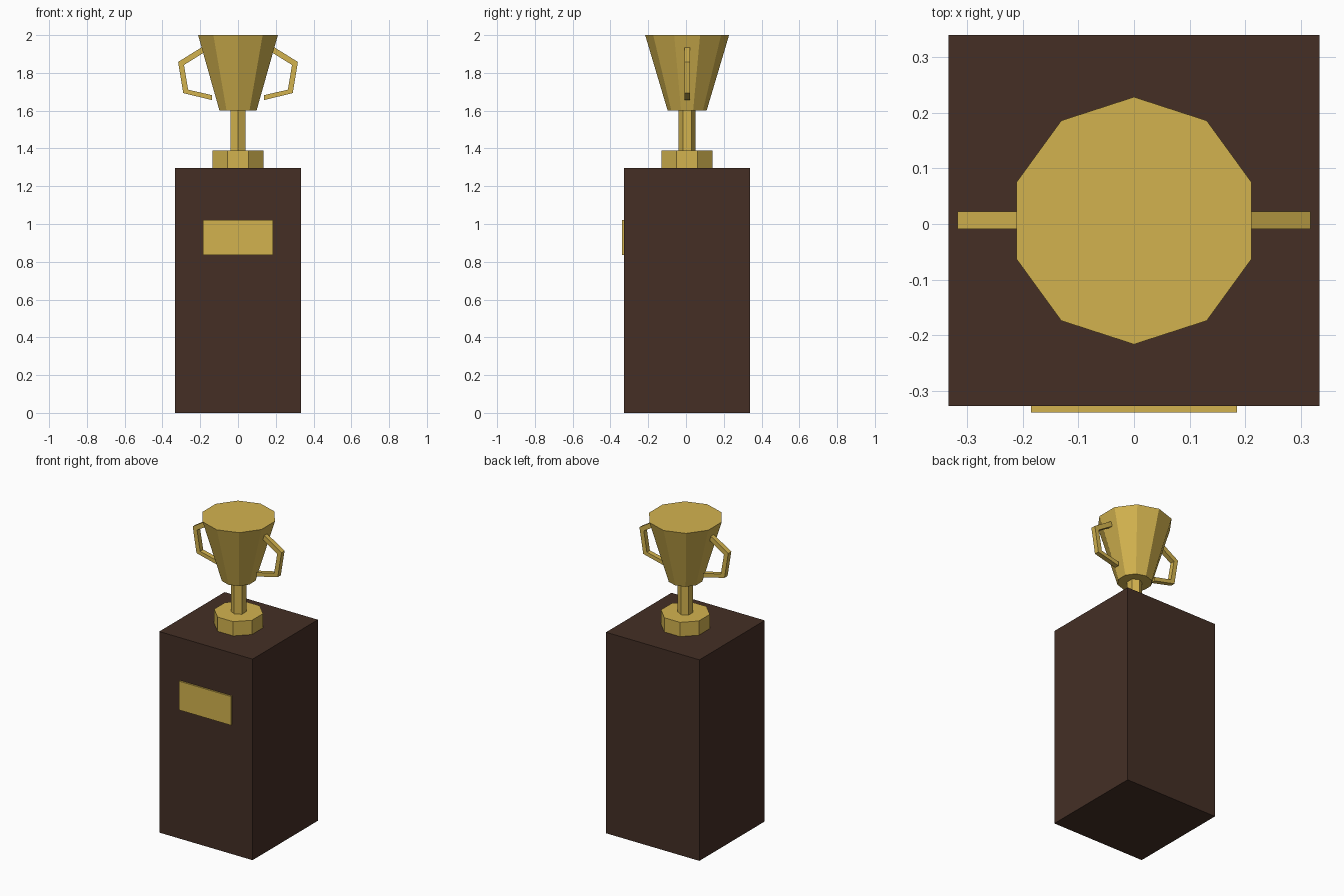
import bpy, bmesh, math

if "Cube" in bpy.data.objects:
    bpy.data.objects.remove(bpy.data.objects["Cube"])

CY = 0.006  # shared centre line of pedestal and cup


def material(name, color):
    m = bpy.data.materials.new(name)
    m.diffuse_color = (*color, 1)
    m.use_nodes = True
    m.node_tree.nodes["Principled BSDF"].inputs["Base Color"].default_value = m.diffuse_color
    return m


gold = material("gold", (0.65, 0.45, 0.078))
brown = material("dark_brown", (0.058, 0.028, 0.0185))


def finish(name, bm, mat):
    bmesh.ops.recalc_face_normals(bm, faces=bm.faces)
    mesh = bpy.data.meshes.new(name)
    bm.to_mesh(mesh)
    bm.free()
    mesh.materials.append(mat)
    ob = bpy.data.objects.new(name, mesh)
    bpy.context.collection.objects.link(ob)
    return ob


def box(name, lo, hi, mat):
    bm = bmesh.new()
    bmesh.ops.create_cube(bm, size=1)
    for v in bm.verts:
        v.co = [(a + b) / 2 + c * (b - a) for a, b, c in zip(lo, hi, v.co)]
    return finish(name, bm, mat)


def prism(name, sides, r0, r1, z0, z1, turn, mat):
    """Closed tapered prism; turn is the angle of the first corner."""
    bm = bmesh.new()
    rings = []
    for r, z in ((r0, z0), (r1, z1)):
        angles = [turn + math.tau * i / sides for i in range(sides)]
        rings.append([bm.verts.new((r * math.cos(a), CY + r * math.sin(a), z)) for a in angles])
        bm.faces.new(rings[-1])
    for i in range(sides):
        j = (i + 1) % sides
        bm.faces.new((rings[0][i], rings[0][j], rings[1][j], rings[1][i]))
    return finish(name, bm, mat)


def handle(name, side):
    """Bent square bar made from outer and inner outlines."""
    outer = [(0.180, 1.943), (0.317, 1.858), (0.290, 1.693), (0.137, 1.656)]
    inner = [(0.165, 1.917), (0.286, 1.842), (0.264, 1.711), (0.137, 1.682)]
    bm = bmesh.new()
    rings = []
    for (xo, zo), (xi, zi) in zip(outer, inner):
        corners = ((xo, -0.009, zo), (xo, 0.022, zo), (xi, 0.022, zi), (xi, -0.009, zi))
        rings.append([bm.verts.new((side * x, y, z)) for x, y, z in corners])
    for a, b in zip(rings, rings[1:]):
        for i in range(4):
            j = (i + 1) % 4
            bm.faces.new((a[i], a[j], b[j], b[i]))
    bm.faces.new(rings[0])
    bm.faces.new(rings[-1])
    return finish(name, bm, gold)


# Pedestal with plaque
box("pedestal", (-0.333, -0.327, 0), (0.333, 0.339, 1.297), brown)
box("plaque", (-0.185, -0.338, 0.835), (0.185, -0.326, 1.021), gold)

# Trophy: octagonal foot, hexagonal stem, ten-sided cup
prism("foot", 8, 0.146, 0.146, 1.297, 1.389, math.pi / 8, gold)
prism("stem", 6, 0.045, 0.045, 1.389, 1.60, math.pi / 2, gold)
prism("cup", 10, 0.103, 0.222, 1.60, 2.0, math.pi / 2, gold)

# Handles
handle("right_handle", 1)
handle("left_handle", -1)
